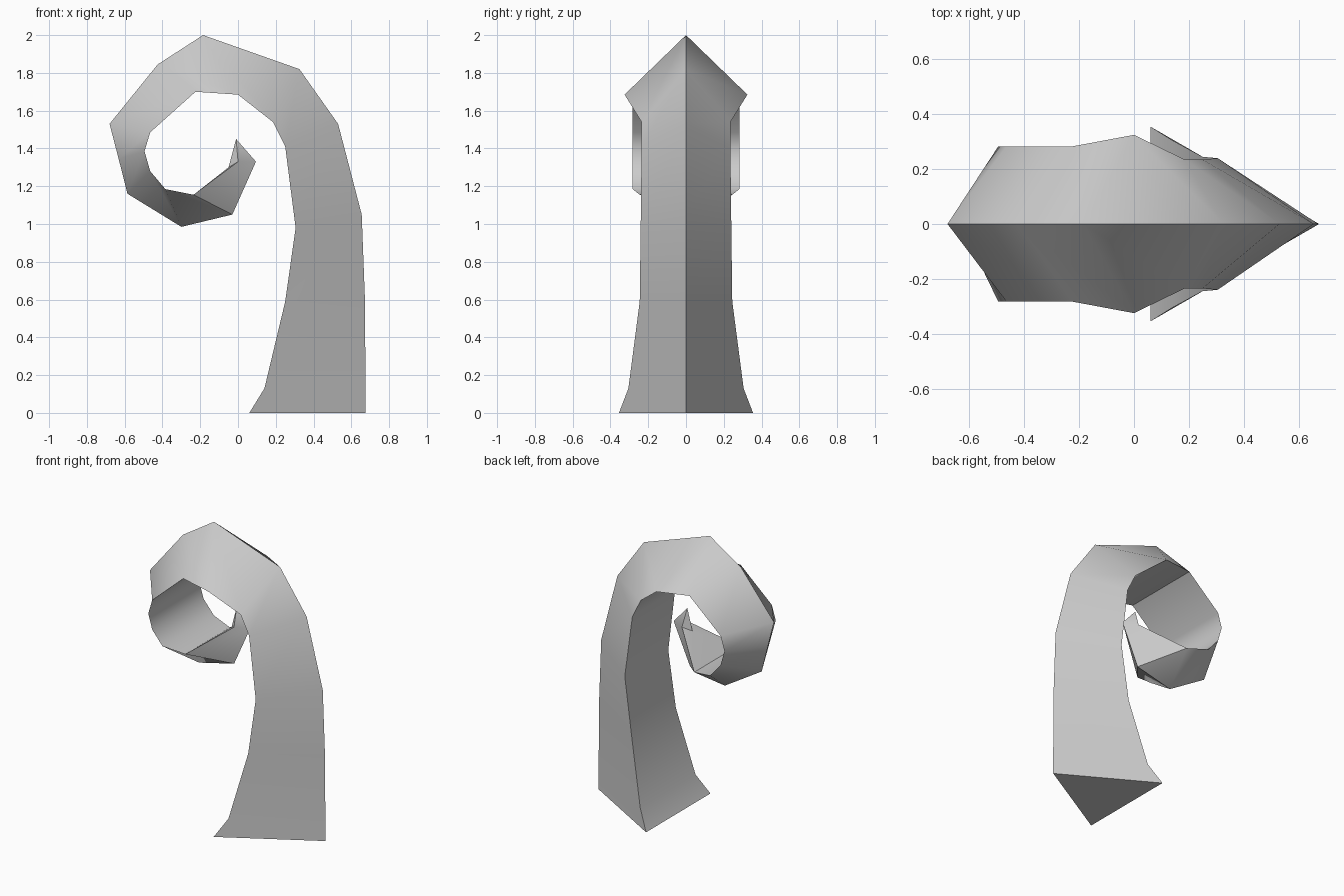
import bpy, bmesh, math

cube = bpy.data.objects.get("Cube")
if cube:
    bpy.data.objects.remove(cube, do_unlink=True)

# Plain grey material
grey = bpy.data.materials.new("light_grey")
grey.use_nodes = True
colour = (0.6, 0.6, 0.6, 1)
grey.diffuse_color = colour
grey.node_tree.nodes["Principled BSDF"].inputs["Base Color"].default_value = colour

# Triangular sections along the curl: ridge x, ridge z, inner x, inner z, half width
sections = [
    (0.675, 0.00, 0.06, 0.00, 0.355),
    (0.675, 0.15, 0.14, 0.13, 0.305),
    (0.672, 0.60, 0.25, 0.59, 0.245),
    (0.655, 1.05, 0.305, 0.98, 0.24),
    (0.53, 1.53, 0.25, 1.41, 0.235),
    (0.325, 1.82, 0.185, 1.54, 0.235),
    (-0.185, 2.00, 0.00, 1.685, 0.325),
    (-0.425, 1.845, -0.225, 1.70, 0.283),
    (-0.68, 1.53, -0.465, 1.485, 0.283),
    (-0.632, 1.345, -0.495, 1.385, 0.283),
    (-0.585, 1.16, -0.465, 1.28, 0.283),
    (-0.30, 0.985, -0.385, 1.185, 0.283),
    (-0.03, 1.05, -0.235, 1.155, 0.245),
    (0.095, 1.33, 0.00, 1.33, 0.045),
]

bm = bmesh.new()
rings = []
for rx, rz, ix, iz, w in sections:
    rings.append([bm.verts.new(p) for p in ((rx, 0, rz), (ix, w, iz), (ix, -w, iz))])

# Outer and inner walls; the last inner wall folds around a middle point
for n, (a, b) in enumerate(zip(rings, rings[1:])):
    for i in range(3):
        j = (i + 1) % 3
        if n == len(rings) - 2 and i == 1:
            continue
        bm.faces.new((a[i], a[j], b[j], b[i]))
a, b = rings[-2:]
fold = bm.verts.new((-0.05, 0, 1.30))
for tri in ((a[1], a[2], fold), (a[2], b[2], fold), (b[1], a[1], fold)):
    bm.faces.new(tri)

# Pointed tip and flat base
tip = bm.verts.new((-0.01, 0, 1.45))
loop = (b[0], b[1], fold, b[2])
for i in range(4):
    bm.faces.new((loop[i], loop[(i + 1) % 4], tip))
bm.faces.new(rings[0])
bmesh.ops.recalc_face_normals(bm, faces=bm.faces)

mesh = bpy.data.meshes.new("curled_tentacle")
bm.to_mesh(mesh)
bm.free()
mesh.materials.append(grey)
tentacle = bpy.data.objects.new("curled_tentacle", mesh)
bpy.context.collection.objects.link(tentacle)

# Smooth along the curl, crisp along the ridge and inner edges
bpy.ops.object.select_all(action='DESELECT')
tentacle.select_set(True)
bpy.context.view_layer.objects.active = tentacle
bpy.ops.object.shade_smooth_by_angle(angle=math.radians(42))
